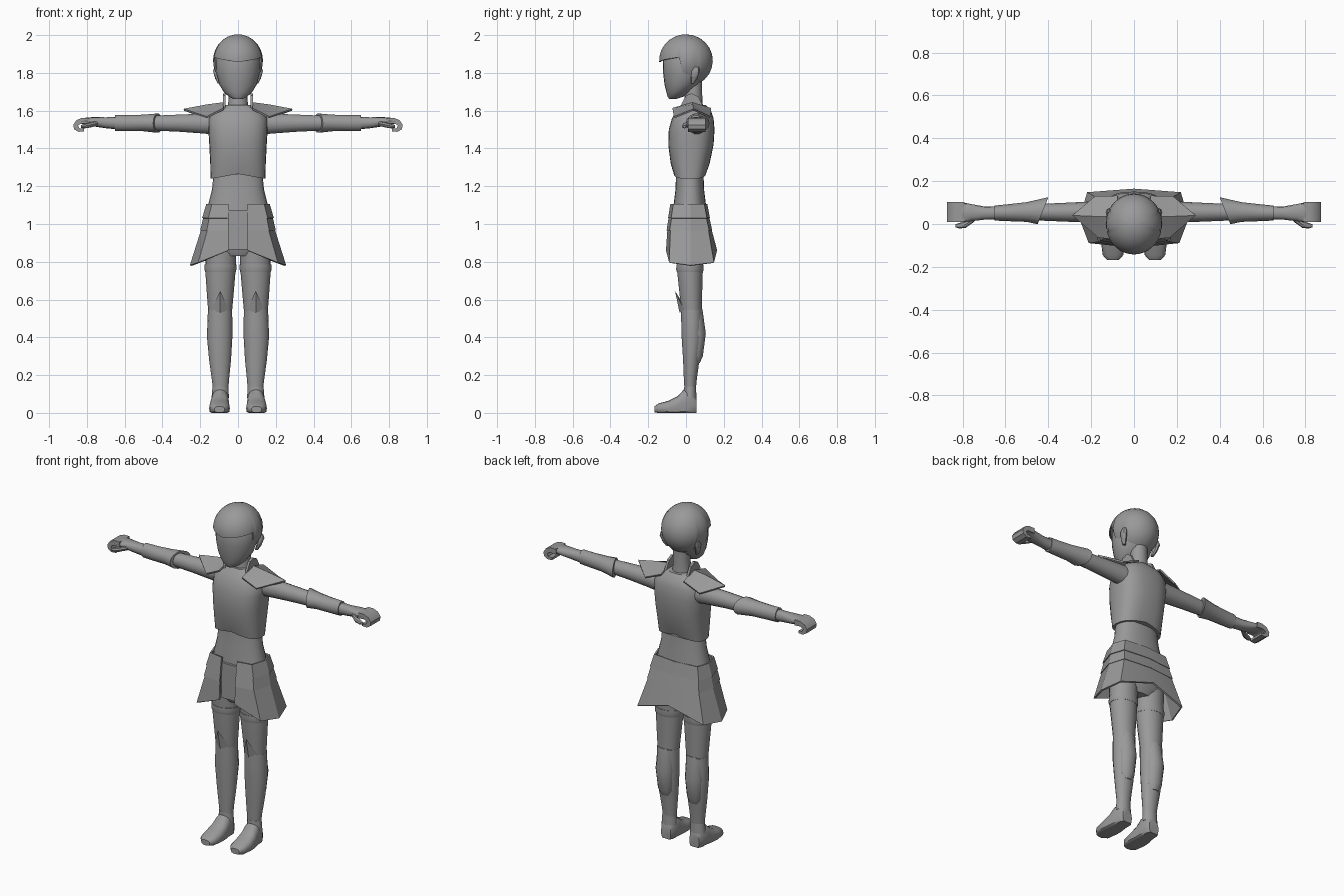
import bpy, bmesh, math
from mathutils import Vector

grey = bpy.data.materials.new("plain_grey")
grey.diffuse_color = (0.32, 0.32, 0.32, 1)


def finish(name, verts, faces, mirror=False, thick=0, angle=40):
    """Make an object from verts and faces, with mirroring, thickness and shading."""
    mesh = bpy.data.meshes.new(name)
    mesh.from_pydata([tuple(v) for v in verts], [], faces)
    bm = bmesh.new()
    bm.from_mesh(mesh)
    bmesh.ops.recalc_face_normals(bm, faces=bm.faces)
    bm.to_mesh(mesh)
    bm.free()
    mesh.materials.append(grey)
    ob = bpy.data.objects.new(name, mesh)
    bpy.context.collection.objects.link(ob)
    bpy.ops.object.select_all(action='DESELECT')
    ob.select_set(True)
    bpy.context.view_layer.objects.active = ob
    if mirror:
        ob.modifiers.new("mirror", 'MIRROR')
    if thick:
        mod = ob.modifiers.new("thickness", 'SOLIDIFY')
        mod.thickness = thick
        mod.offset = 0
    bpy.ops.object.convert(target='MESH')
    bpy.ops.object.shade_smooth_by_angle(angle=math.radians(angle))
    return ob


def place(axis, t, a, b):
    return Vector({'X': (t, a, b), 'Y': (a, t, b), 'Z': (a, b, t)}[axis])


def loft(name, axis, sections, n=16, power=2.0, mirror=False, shape=None, angle=40):
    """Skin rounded rings (t, centre_a, centre_b, radius_a, radius_b) along an axis."""
    verts, faces = [], []
    for row, (t, ca, cb, ra, rb) in enumerate(sections):
        for i in range(n):
            w = 2 * math.pi * i / n
            c, s = math.cos(w), math.sin(w)
            p = place(axis, t,
                      ca + ra * math.copysign(abs(c) ** (2 / power), c),
                      cb + rb * math.copysign(abs(s) ** (2 / power), s))
            verts.append(shape(p, row) if shape else p)
    for r in range(len(sections) - 1):
        for i in range(n):
            j = (i + 1) % n
            faces.append((r * n + i, r * n + j, (r + 1) * n + j, (r + 1) * n + i))
    faces.append(tuple(range(n)))
    faces.append(tuple(range((len(sections) - 1) * n, len(sections) * n)))
    return finish(name, verts, faces, mirror, angle=angle)


def prism(name, axis, profile, t0, t1, mirror=False, angle=35):
    """Extrude a flat outline along an axis."""
    n = len(profile)
    verts = [place(axis, t, a, b) for t in (t0, t1) for a, b in profile]
    faces = [(i, (i + 1) % n, n + (i + 1) % n, n + i) for i in range(n)]
    faces += [tuple(range(n)), tuple(range(n, 2 * n))]
    return finish(name, verts, faces, mirror, angle=angle)


# Head, neck and ears
loft("face", 'Z', [
    (1.662, 0, -0.070, 0.025, 0.020), (1.675, 0, -0.055, 0.050, 0.043),
    (1.70, 0, -0.042, 0.076, 0.062), (1.74, 0, -0.022, 0.100, 0.092),
    (1.80, 0, -0.012, 0.116, 0.109), (1.86, 0, -0.008, 0.118, 0.115),
    (1.92, 0, 0.0, 0.100, 0.105)], 24)
loft("neck", 'Z', [(1.57, 0, 0.038, 0.062, 0.058), (1.64, 0, 0.038, 0.052, 0.050),
                   (1.70, 0, 0.040, 0.048, 0.045), (1.78, 0, 0.040, 0.050, 0.045)])
loft("ear", 'Z', [(1.745, 0.098, 0.035, 0.010, 0.008), (1.77, 0.108, 0.042, 0.013, 0.017),
                  (1.81, 0.116, 0.052, 0.016, 0.022), (1.832, 0.116, 0.056, 0.008, 0.012)],
     8, mirror=True)


def hair():
    """Rounded cap whose lower edge is high at the brow and low at the nape."""
    n, rows = 48, 10
    verts, faces = [Vector((0, 0, 2.0))], []
    for i in range(n):
        a = 2 * math.pi * i / n
        d = math.degrees(min(a, 2 * math.pi - a))   # 0 is the brow, 180 the nape
        if d < 82:
            edge = 1.857 + 0.028 * d / 82
        elif d < 98:
            edge = 1.785
        elif d < 118:
            edge = 1.82
        else:
            edge = 1.745
        end = math.acos((edge - 1.865) / 0.135)
        for r in range(1, rows + 1):
            f = end * r / rows
            verts.append(Vector((0.128 * math.sin(a) * math.sin(f),
                                 -0.138 * math.cos(a) * math.sin(f),
                                 1.865 + 0.135 * math.cos(f))))
    for i in range(n):
        p, q = 1 + i * rows, 1 + (i + 1) % n * rows
        faces.append((0, p, q))
        faces += [(p + r, p + r + 1, q + r + 1, q + r) for r in range(rows - 1)]
    finish("hair", verts, faces, thick=0.008)


hair()

# Breastplate with a raised middle on the lower edge, and the waist below
def raise_middle(p, row):
    if row == 0:
        p.z += 0.025 * (1 - min(1, abs(p.x) / 0.14))
    return p


loft("breastplate", 'Z', [
    (1.24, 0, 0.020, 0.145, 0.084), (1.32, 0, 0.022, 0.147, 0.103),
    (1.42, 0, 0.026, 0.152, 0.120), (1.50, 0, 0.030, 0.157, 0.121),
    (1.56, 0, 0.036, 0.155, 0.110), (1.60, 0, 0.040, 0.125, 0.092),
    (1.63, 0, 0.040, 0.075, 0.065)], 28, 2.6, shape=raise_middle)
loft("waist_and_hips", 'Z', [
    (0.83, 0, 0.02, 0.08, 0.06), (0.88, 0, 0.02, 0.160, 0.085),
    (1.00, 0, 0.02, 0.170, 0.092), (1.10, 0, 0.02, 0.158, 0.086),
    (1.18, 0, 0.02, 0.138, 0.076), (1.28, 0, 0.02, 0.128, 0.072)], 24, 2.3)

# Upright collar tabs
prism("collar_tab", 'X', [(-0.03, 1.59), (-0.022, 1.64), (0.0, 1.68), (0.03, 1.692),
                          (0.065, 1.675), (0.088, 1.63), (0.09, 1.59)],
      0.066, 0.080, mirror=True)

# Pointed shoulder guards
shoulder = [(0.075, -0.070, 1.61), (0.165, -0.062, 1.565), (0.287, 0.040, 1.605),
            (0.180, 0.128, 1.565), (0.075, 0.130, 1.61), (0.075, 0.035, 1.64),
            (0.165, 0.035, 1.628)]
finish("shoulder_guard", shoulder, [(0, 1, 6, 5), (1, 2, 6), (2, 3, 6), (3, 4, 5, 6)],
       mirror=True, thick=0.010, angle=15)

# Arms
loft("upper_arm", 'X', [
    (0.12, 0.058, 1.53, 0.052, 0.058), (0.20, 0.056, 1.532, 0.049, 0.053),
    (0.32, 0.055, 1.534, 0.044, 0.046), (0.46, 0.055, 1.534, 0.038, 0.040)],
    14, mirror=True)


def slant(p, row):
    if row == 0:
        p.x -= (p.y - 0.06) * 0.4
    return p


loft("forearm_guard", 'X', [
    (0.425, 0.062, 1.534, 0.063, 0.052), (0.50, 0.056, 1.535, 0.046, 0.045),
    (0.58, 0.053, 1.534, 0.040, 0.043), (0.65, 0.051, 1.535, 0.035, 0.043)],
    14, mirror=True, shape=slant)
loft("hand", 'X', [
    (0.62, 0.051, 1.533, 0.030, 0.034), (0.70, 0.051, 1.536, 0.031, 0.029),
    (0.76, 0.053, 1.541, 0.040, 0.025), (0.80, 0.055, 1.545, 0.046, 0.019),
    (0.83, 0.055, 1.544, 0.046, 0.013)], 12, 2.4, mirror=True)
prism("curled_fingers", 'Y', [
    (0.79, 1.562), (0.825, 1.562), (0.855, 1.550), (0.872, 1.525), (0.868, 1.502),
    (0.845, 1.488), (0.815, 1.490), (0.815, 1.504), (0.840, 1.506), (0.847, 1.522),
    (0.830, 1.532), (0.79, 1.530)], 0.010, 0.102, mirror=True)
loft("thumb", 'X', [(0.745, 0.025, 1.533, 0.014, 0.013), (0.785, -0.002, 1.524, 0.016, 0.014),
                    (0.815, -0.008, 1.518, 0.013, 0.012), (0.832, -0.008, 1.515, 0.007, 0.007)],
     8, mirror=True)


# Three layered skirt, open at the front
def skirt_layer(name, rings, drops):
    verts = []
    for k, (z, rx, yf, yb) in enumerate(rings):
        half = [(0.05, yf), (0.83 * rx, yf + 0.015), (rx, 0.025),
                (0.86 * rx, yb - 0.015), (0, yb)]
        verts += [(x, y, z + k * d) for (x, y), d in zip(half, drops)]
    finish(name, verts, [(i, i + 1, i + 6, i + 5) for i in range(4)],
           mirror=True, thick=0.010, angle=25)


skirt_layer("skirt_top_band", [(1.105, 0.163, -0.078, 0.108), (1.03, 0.185, -0.090, 0.122)],
            [0] * 5)
skirt_layer("skirt_middle_band", [(1.04, 0.178, -0.086, 0.117), (0.965, 0.195, -0.098, 0.134)],
            [0] * 5)
skirt_layer("skirt_bottom_panel", [(0.98, 0.187, -0.093, 0.128), (0.86, 0.250, -0.101, 0.160)],
            [0, -0.065, -0.080, -0.065, 0])
prism("front_tab", 'Y', [(-0.052, 0.865), (0.052, 0.865), (0.052, 1.075), (-0.052, 1.075)],
      -0.082, -0.068)

# Legs with thigh cuffs and tall boots
loft("thigh", 'Z', [
    (0.50, 0.095, 0.030, 0.060, 0.053), (0.62, 0.094, 0.026, 0.070, 0.060),
    (0.75, 0.093, 0.021, 0.080, 0.069), (0.92, 0.090, 0.020, 0.084, 0.076)],
    18, mirror=True)
loft("thigh_cuff", 'Z', [(0.745, 0.093, 0.021, 0.081, 0.070), (0.76, 0.093, 0.021, 0.085, 0.074),
                         (0.785, 0.092, 0.021, 0.084, 0.073)], 18, mirror=True)
loft("tall_boot", 'Z', [
    (0.12, 0.092, 0.022, 0.040, 0.030), (0.18, 0.093, 0.023, 0.046, 0.035),
    (0.28, 0.095, 0.028, 0.058, 0.044), (0.40, 0.097, 0.032, 0.067, 0.056),
    (0.48, 0.096, 0.031, 0.066, 0.057), (0.545, 0.095, 0.030, 0.064, 0.057)],
    18, mirror=True)
loft("calf_plate", 'Z', [
    (0.265, 0.095, 0.050, 0.032, 0.024), (0.30, 0.096, 0.052, 0.046, 0.038),
    (0.42, 0.097, 0.055, 0.056, 0.051), (0.55, 0.095, 0.046, 0.048, 0.042)],
    14, mirror=True)

# Upward pointing knee guards
knee = [(0.046, -0.010, 0.545), (0.094, -0.034, 0.530), (0.142, -0.010, 0.545),
        (0.094, -0.058, 0.645), (0.094, -0.010, 0.57)]
finish("knee_guard", knee, [(0, 1, 3), (1, 2, 3), (0, 3, 4), (2, 4, 3), (0, 4, 2, 1)],
       mirror=True, angle=15)

# Shoes, flattened on the ground
def flat_sole(p, row):
    p.z = max(p.z, 0.0)
    return p


loft("shoe", 'Y', [
    (-0.168, 0.098, 0.018, 0.028, 0.016), (-0.145, 0.098, 0.022, 0.048, 0.028),
    (-0.09, 0.098, 0.025, 0.055, 0.040), (-0.045, 0.097, 0.032, 0.052, 0.056),
    (-0.012, 0.095, 0.045, 0.047, 0.078), (0.035, 0.094, 0.045, 0.044, 0.078),
    (0.056, 0.094, 0.035, 0.032, 0.045)], 16, 2.6, mirror=True, shape=flat_sole)
loft("ankle_cuff", 'Z', [(0.08, 0.094, 0.022, 0.046, 0.034), (0.14, 0.093, 0.022, 0.042, 0.032)],
     14, mirror=True)
